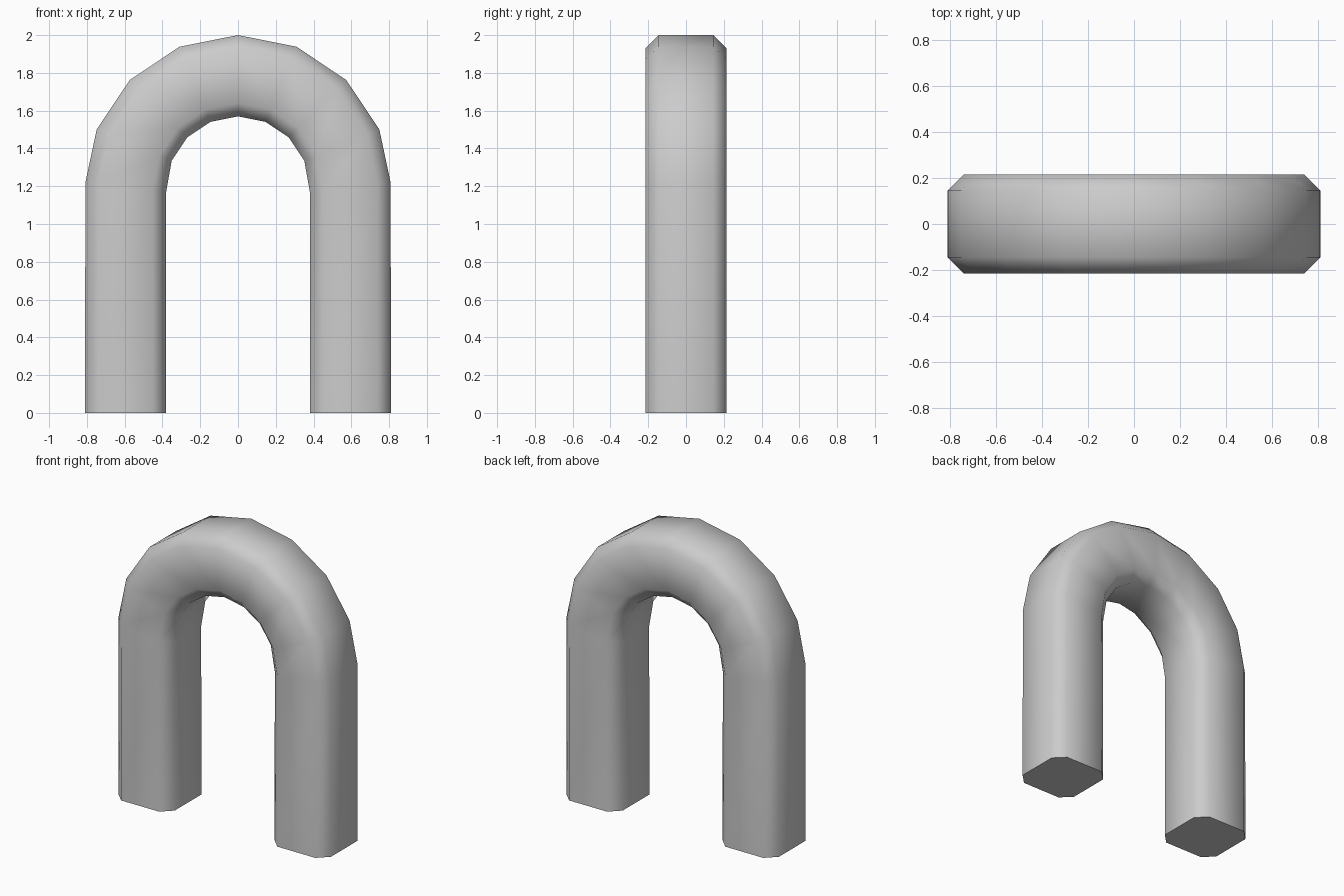
import bpy, bmesh, math
from mathutils import Vector

cube = bpy.data.objects.get("Cube")
if cube:
    bpy.data.objects.remove(cube, do_unlink=True)

HALF, CHAMFER = 0.215, 0.07      # square section with cut corners
RADIUS, SPRING = 0.595, 1.19     # arch centre line
STEPS = 8

grey = bpy.data.materials.new("plain grey")
grey.use_nodes = True
colour = (0.6, 0.6, 0.6, 1)
grey.diffuse_color = colour
grey.node_tree.nodes["Principled BSDF"].inputs["Base Color"].default_value = colour

# Octagonal section: (outward offset, depth)
flat = HALF - CHAMFER
section = [(HALF, -flat), (HALF, flat), (flat, HALF), (-flat, HALF),
           (-HALF, flat), (-HALF, -flat), (-flat, -HALF), (flat, -HALF)]

bm = bmesh.new()


def add_ring(centre, angle):
    """Place the section at a path point, pointing outward at the angle."""
    out = Vector((math.cos(angle), 0, math.sin(angle)))
    return [bm.verts.new(centre + out * u + Vector((0, v, 0))) for u, v in section]


# Left foot, arch, right foot
rings = [add_ring(Vector((RADIUS, 0, 0)), 0)]
for i in range(STEPS + 1):
    a = math.pi * i / STEPS
    centre = Vector((RADIUS * math.cos(a), 0, SPRING + RADIUS * math.sin(a)))
    # The springing rings lean slightly into the curve
    lean = math.radians(8) * ((i == 0) - (i == STEPS))
    rings.append(add_ring(centre, a + lean))
rings.append(add_ring(Vector((-RADIUS, 0, 0)), math.pi))

for a, b in zip(rings, rings[1:]):
    for j in range(len(section)):
        k = (j + 1) % len(section)
        bm.faces.new((a[j], a[k], b[k], b[j]))

# Flat ends of the feet
bm.faces.new(rings[0])
bm.faces.new(rings[-1])
bmesh.ops.recalc_face_normals(bm, faces=bm.faces)

mesh = bpy.data.meshes.new("arch")
bm.to_mesh(mesh)
bm.free()
mesh.materials.append(grey)
arch = bpy.data.objects.new("arch", mesh)
bpy.context.collection.objects.link(arch)

# Smooth sides, sharp foot ends
bpy.ops.object.select_all(action='DESELECT')
arch.select_set(True)
bpy.context.view_layer.objects.active = arch
bpy.ops.object.shade_smooth_by_angle(angle=math.radians(60))
